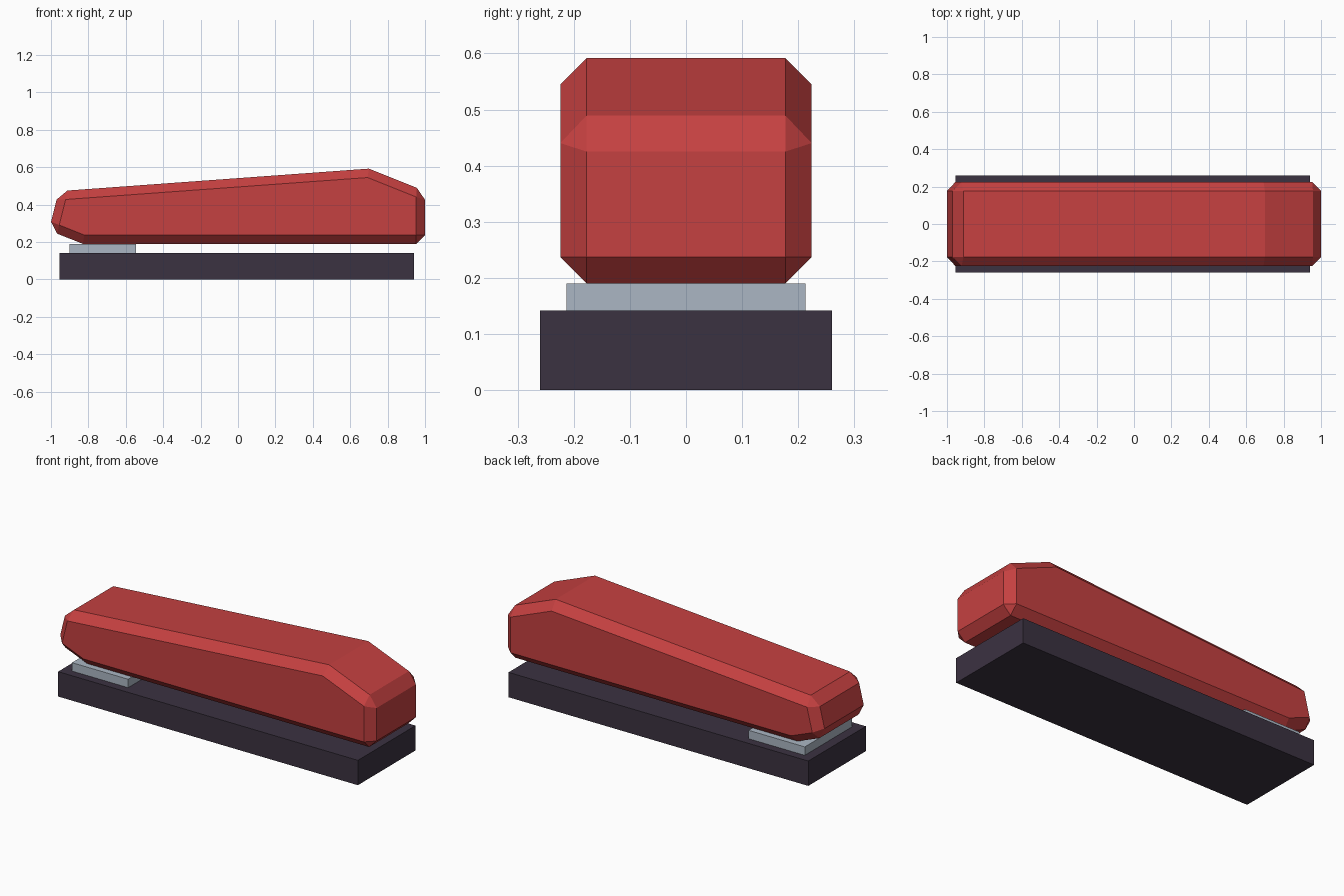
import bpy, bmesh

if "Cube" in bpy.data.objects:
    bpy.data.objects.remove(bpy.data.objects["Cube"])


def material(name, rgb):
    m = bpy.data.materials.new(name)
    m.diffuse_color = (*rgb, 1)
    m.use_nodes = True
    m.node_tree.nodes["Principled BSDF"].inputs["Base Color"].default_value = m.diffuse_color
    return m


def extrude_profile(name, profile, half_width, mat):
    """Extrude an xz outline along y, centred on y = 0."""
    bm = bmesh.new()
    face = bm.faces.new([bm.verts.new((x, -half_width, z)) for x, z in profile])
    ext = bmesh.ops.extrude_face_region(bm, geom=[face])
    verts = [v for v in ext["geom"] if isinstance(v, bmesh.types.BMVert)]
    bmesh.ops.translate(bm, verts=verts, vec=(0, 2 * half_width, 0))
    bmesh.ops.recalc_face_normals(bm, faces=bm.faces)
    me = bpy.data.meshes.new(name)
    bm.to_mesh(me)
    bm.free()
    me.materials.append(mat)
    ob = bpy.data.objects.new(name, me)
    bpy.context.collection.objects.link(ob)
    return ob


def box(name, x0, x1, z0, z1, half_width, mat):
    return extrude_profile(name, [(x0, z0), (x1, z0), (x1, z1), (x0, z1)], half_width, mat)


red = material("red", (0.56, 0.052, 0.052))
dark = material("dark plum", (0.044, 0.032, 0.053))
steel = material("steel grey", (0.41, 0.47, 0.55))

# Base block and the metal plate under the low end
box("base", -0.955, 0.94, 0, 0.142, 0.26, dark)
box("metal_plate", -0.9, -0.545, 0.142, 0.19, 0.213, steel)

# Wedge-shaped upper body, chamfered on all its sharp edges
body = extrude_profile("upper_body", [
    (-0.83, 0.19), (1.0, 0.19), (1.0, 0.472), (0.7, 0.592),
    (-0.959, 0.4715), (-1.011, 0.262)], 0.224, red)
bev = body.modifiers.new("chamfer", "BEVEL")
bev.width = 0.047
bev.segments = 1
bev.limit_method = "ANGLE"
bev.angle_limit = 0.5236
